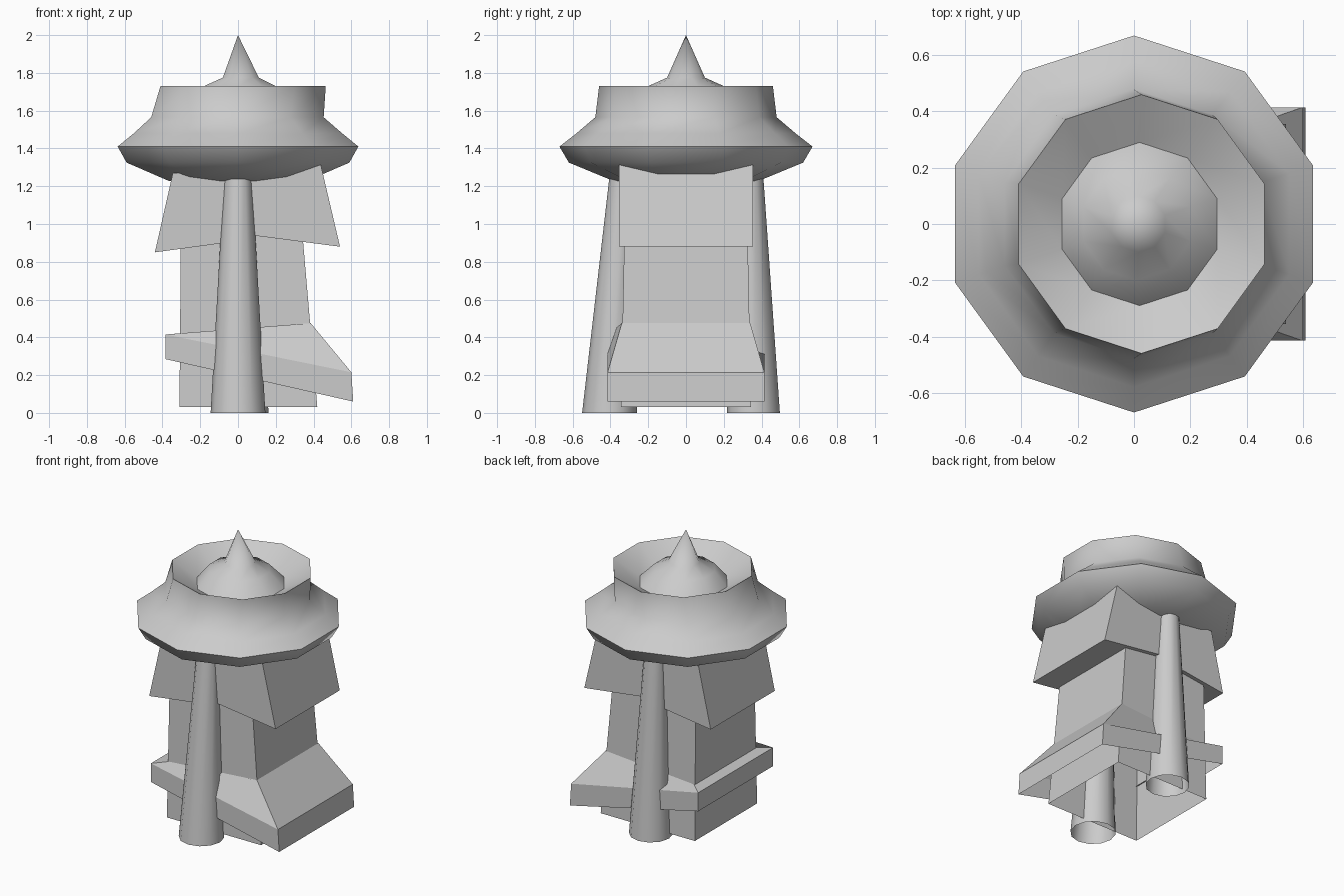
import bpy, bmesh, math

if "Cube" in bpy.data.objects:
    bpy.data.objects.remove(bpy.data.objects["Cube"])

def make(name, verts, faces, smooth=None):
    me = bpy.data.meshes.new(name)
    me.from_pydata(verts, [], faces)
    bm = bmesh.new()
    bm.from_mesh(me)
    bmesh.ops.remove_doubles(bm, verts=bm.verts, dist=1e-4)
    bmesh.ops.recalc_face_normals(bm, faces=bm.faces)
    bm.to_mesh(me)
    bm.free()
    ob = bpy.data.objects.new(name, me)
    bpy.context.collection.objects.link(ob)
    if smooth:
        bpy.ops.object.select_all(action='DESELECT')
        ob.select_set(True)
        bpy.context.view_layer.objects.active = ob
        bpy.ops.object.shade_smooth_by_angle(angle=math.radians(smooth))
    return ob

def rings(name, sections, n, smooth):
    """Skin circular sections given as (radius, x, y, z)."""
    verts, faces = [], []
    for r, x, y, z in sections:
        for k in range(n):
            a = math.pi / 2 + k * math.tau / n
            verts.append((x + r * math.cos(a), y + r * math.sin(a), z))
    for i in range(len(sections) - 1):
        for k in range(n):
            a, b = i * n + k, i * n + (k + 1) % n
            faces.append((a, b, b + n, a + n))
    return make(name, verts, faces, smooth)

def prism(name, outline, half_width):
    """Extrude an x-z outline across y."""
    n = len(outline)
    verts = [(x, s * half_width, z) for s in (-1, 1) for x, z in outline]
    faces = [tuple(range(n)), tuple(range(n, 2 * n))]
    faces += [(i, (i + 1) % n, (i + 1) % n + n, i + n) for i in range(n)]
    return make(name, verts, faces)

# Ten-sided head: underside, brim, wall, sunken bowl and central spike
rings("head", [(0, 0, 0, 1.225), (.385, 0, 0, 1.228), (.62, 0, 0, 1.325),
               (.67, 0, 0, 1.41), (.58, 0, 0, 1.48), (.48, -.003, 0, 1.565),
               (.46, .027, 0, 1.73), (.29, .02, 0, 1.63), (.2, .01, 0, 1.73),
               (.1, .015, 0, 1.775), (0, 0, 0, 2)], 10, 58)

# Front and back tapered legs, open at the foot
rings("front_leg", [(.145, 0, -.405, 0), (.073, 0, -.33, 1.27)], 12, 40)
rings("back_leg", [(.14, .022, .357, 0), (.073, 0, .335, 1.27)], 12, 40)

# Tapered body, open underneath
quads = [(0, 1, 5, 4), (1, 2, 6, 5), (2, 3, 7, 6), (3, 0, 4, 7)]
make("body", [(-.31, -.345, .03), (.42, -.345, .03), (.42, .345, .03), (-.31, .345, .03),
              (-.3, -.32, 1.25), (.315, -.32, 1.25), (.315, .32, 1.25), (-.3, .32, 1.25)],
     quads + [(4, 5, 6, 7)])

# Flared blocks under the head
prism("left_flap", [(0, .91), (-.44, .85), (-.345, 1.27), (0, 1.27)], .355)
prism("right_flap", [(0, .95), (.54, .88), (.438, 1.315), (0, 1.24)], .355)

# Slanted skirt around the foot: lower edge, upper edge, then top against the body
lower = [(-.385, -.415, .285), (.61, -.415, .06), (.61, .415, .06), (-.385, .415, .285)]
upper = [(-.385, -.415, .415), (.6, -.415, .215), (.6, .415, .215), (-.385, .415, .415)]
top = [(-.3, -.34, .422), (.385, -.34, .475), (.385, .34, .475), (-.3, .34, .422)]
make("base_skirt", lower + upper + top,
     quads + [tuple(i + 4 for i in q) for q in quads])
